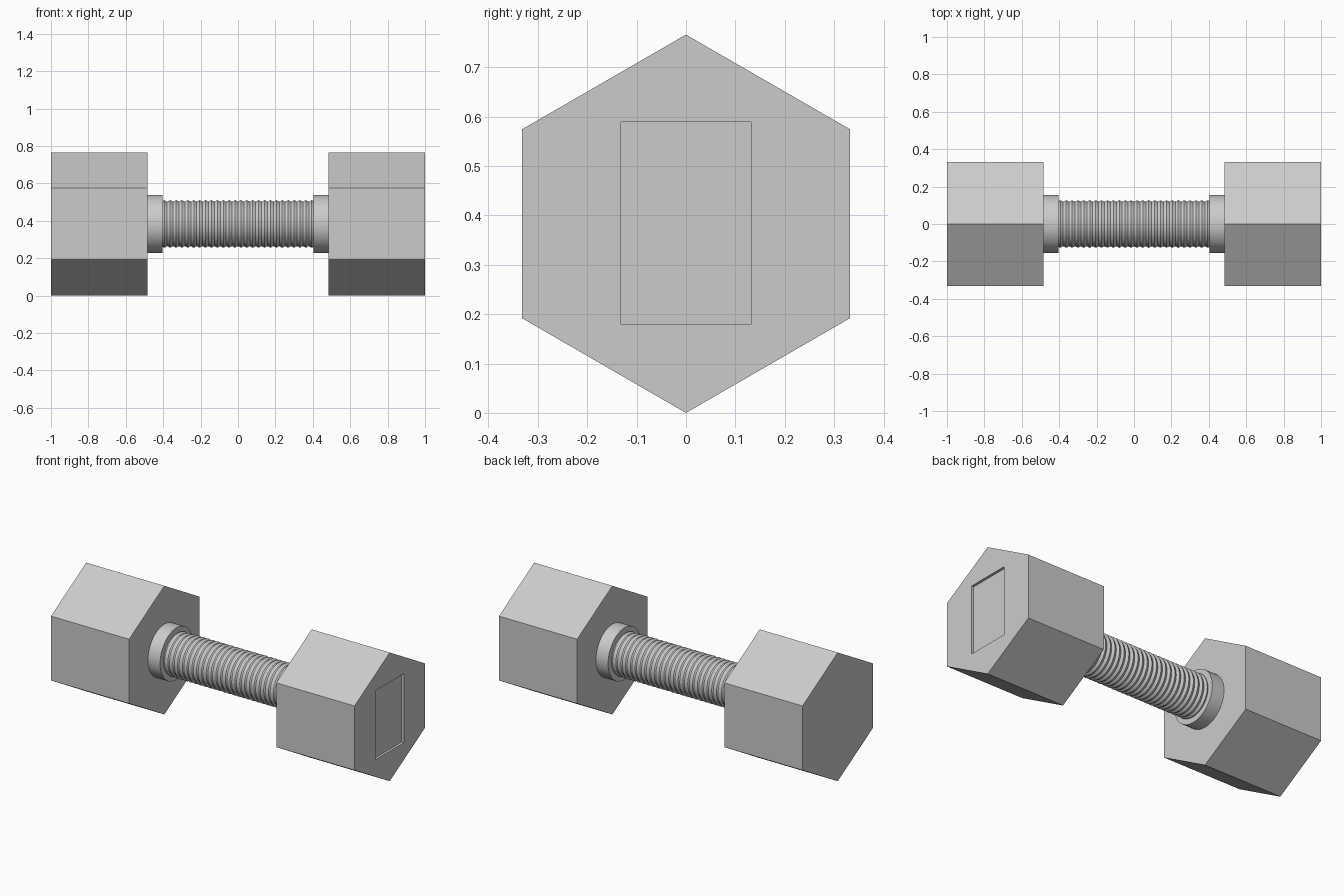
import bpy, bmesh
from math import sin, cos, pi, radians

if "Cube" in bpy.data.objects:
    bpy.data.objects.remove(bpy.data.objects["Cube"])

AXIS_Z = 0.383  # height of the bar's centre line


def lathe(name, profile, sides, smooth=False):
    """Closed solid turned around the x axis from (x, radius) pairs."""
    bm = bmesh.new()
    rings = []
    for x, r in profile:
        angles = [2 * pi * i / sides for i in range(sides)]
        rings.append([bm.verts.new((x, r * sin(a), AXIS_Z + r * cos(a))) for a in angles])
    for a, b in zip(rings, rings[1:]):
        for i in range(sides):
            j = (i + 1) % sides
            bm.faces.new((a[i], a[j], b[j], b[i]))
    bm.faces.new(rings[0])
    bm.faces.new(rings[-1])
    bmesh.ops.recalc_face_normals(bm, faces=bm.faces)
    mesh = bpy.data.meshes.new(name)
    bm.to_mesh(mesh)
    bm.free()
    obj = bpy.data.objects.new(name, mesh)
    bpy.context.collection.objects.link(obj)
    if smooth:
        bpy.ops.object.select_all(action='DESELECT')
        obj.select_set(True)
        bpy.context.view_layer.objects.active = obj
        bpy.ops.object.shade_smooth_by_angle(angle=radians(40))
    return obj


# Hexagonal heads and round collars on both ends
heads = {}
for side, s in (("left", -1), ("right", 1)):
    heads[side] = lathe(side + "_head", [(s * 0.485, 0.383), (s * 1.0, 0.383)], 6)
    lathe(side + "_collar", [(s * 0.405, 0.155), (s * 0.49, 0.155)], 48, True)

# Handle with fine grip ridges
RIDGES, STEPS = 26, 6
n = RIDGES * STEPS
grip = [(-0.41 + 0.82 * i / n, 0.123 - 0.004 * cos(2 * pi * i / STEPS)) for i in range(n + 1)]
lathe("handle", grip, 48, True)

# Shallow rectangular label recess on the right head only
bpy.ops.mesh.primitive_cube_add(size=1, location=(1.035, 0, 0.384))
cutter = bpy.context.object
cutter.name = "label_recess_cutter"
cutter.scale = (0.1, 0.264, 0.411)
cutter.hide_render = True
cutter.display_type = 'WIRE'
cut = heads["right"].modifiers.new("label_recess", 'BOOLEAN')
cut.operation = 'DIFFERENCE'
cut.object = cutter
cut.solver = 'EXACT'
